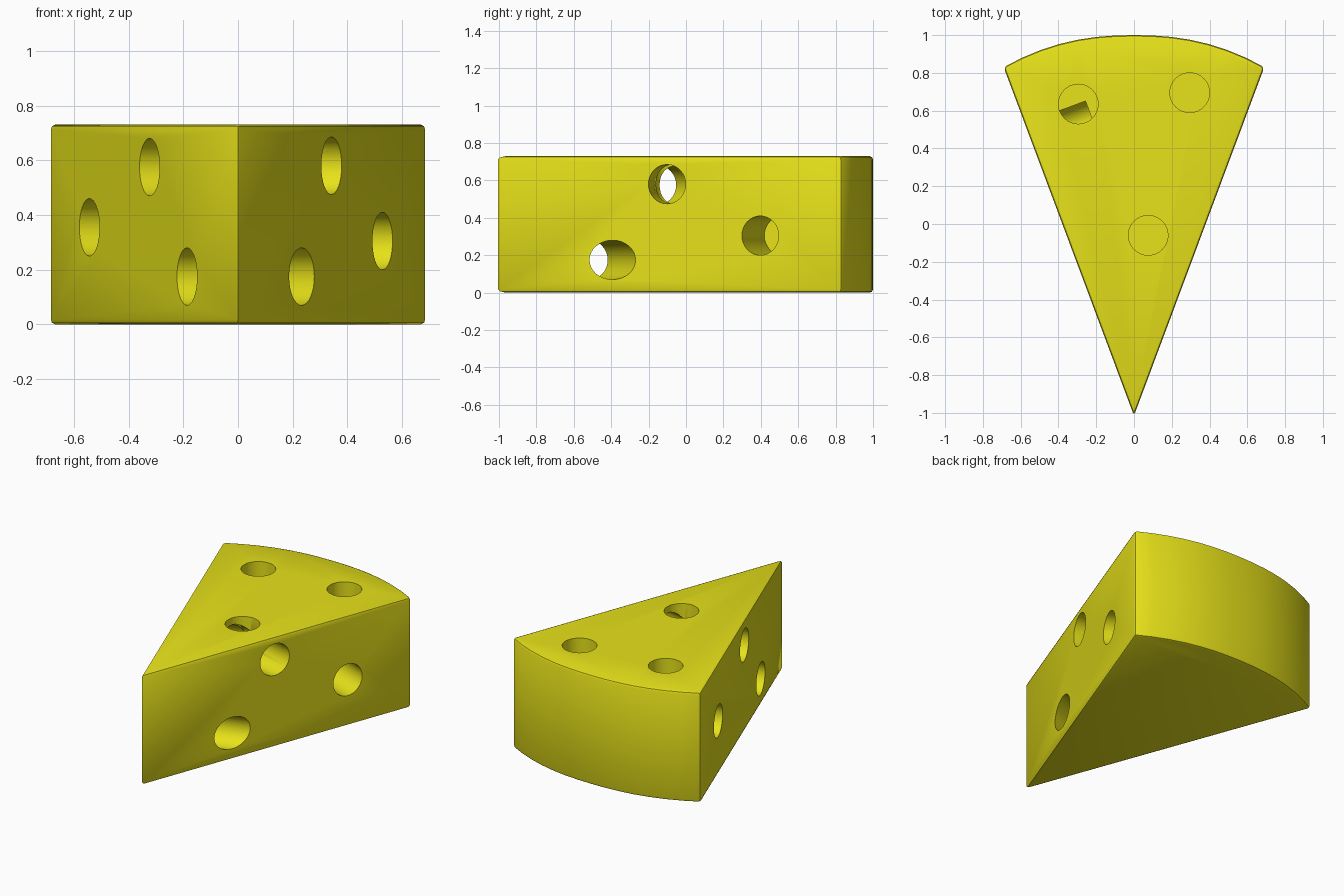
import bpy, bmesh
from mathutils import Vector

if "Cube" in bpy.data.objects:
    bpy.data.objects.remove(bpy.data.objects["Cube"])

HEIGHT = 0.73
RADIUS = 0.105


def new_object(name, bm):
    mesh = bpy.data.meshes.new(name)
    bm.to_mesh(mesh)
    bm.free()
    obj = bpy.data.objects.new(name, mesh)
    bpy.context.collection.objects.link(obj)
    return obj


# Wedge body: pointed tip at the front, curved rind at the back
HALF, BACK, STEPS = 0.69, 0.83, 14
outline = [(0, -1.015)]
for i in range(STEPS + 1):
    t = 1 - 2 * i / STEPS
    outline.append((HALF * t, 1 - (1 - BACK) * abs(t) ** 2.3))

bm = bmesh.new()
base = bm.faces.new([bm.verts.new((x, y, 0)) for x, y in outline])
top = bmesh.ops.extrude_face_region(bm, geom=[base])["geom"]
bmesh.ops.translate(bm, vec=(0, 0, HEIGHT),
                    verts=[g for g in top if isinstance(g, bmesh.types.BMVert)])
bmesh.ops.recalc_face_normals(bm, faces=bm.faces)
sharp = [e for e in bm.edges if e.calc_face_angle() > 0.6]
bmesh.ops.bevel(bm, geom=sharp, offset=0.018, offset_type='OFFSET',
                segments=2, profile=0.5, affect='EDGES')
cheese = new_object("cheese_wedge", bm)


def cut_hole(start, end):
    """Drill a round hole from outside the surface to an inner end point."""
    start, end = Vector(start), Vector(end)
    axis = end - start
    start = start - axis.normalized() * 0.12
    axis = end - start
    bm = bmesh.new()
    bmesh.ops.create_cone(bm, cap_ends=True, segments=32, radius1=RADIUS,
                          radius2=RADIUS, depth=axis.length)
    cutter = new_object("hole_cutter", bm)
    cutter.hide_render = True
    cutter.rotation_mode = 'QUATERNION'
    cutter.rotation_quaternion = axis.to_track_quat('Z', 'Y')
    cutter.location = (start + end) / 2
    mod = cheese.modifiers.new("hole", 'BOOLEAN')
    mod.operation = 'DIFFERENCE'
    mod.solver = 'EXACT'
    mod.object = cutter
    bpy.context.view_layer.objects.active = cheese
    bpy.ops.object.modifier_apply(modifier=mod.name)
    bpy.data.objects.remove(cutter)


# Holes in the top
for x, y in [(-0.295, 0.635), (0.295, 0.695), (0.075, -0.06)]:
    cut_hole((x, y, HEIGHT), (x, y, 0.385))

# Bent upper tunnel through both sides
cut_hole((0.335, -0.10, 0.58), (-0.03, -0.025, 0.58))
cut_hole((-0.32, -0.15, 0.575), (0.035, -0.02, 0.575))

# Straight lower tunnel through both sides
cut_hole((0.225, -0.395, 0.175), (-0.33, -0.56, 0.175))

# Blind holes, one on each side
cut_hole((0.52, 0.40, 0.305), (0.207, 0.517, 0.305))
cut_hole((-0.535, 0.44, 0.355), (-0.222, 0.557, 0.355))

# Shading and colour
mat = bpy.data.materials.new("cheese_yellow")
mat.diffuse_color = (0.8, 0.76, 0.01, 1)
mat.use_nodes = True
mat.node_tree.nodes["Principled BSDF"].inputs["Base Color"].default_value = mat.diffuse_color
cheese.data.materials.clear()
cheese.data.materials.append(mat)
bpy.ops.object.select_all(action='DESELECT')
cheese.select_set(True)
bpy.context.view_layer.objects.active = cheese
bpy.ops.object.shade_smooth_by_angle(angle=0.7)
